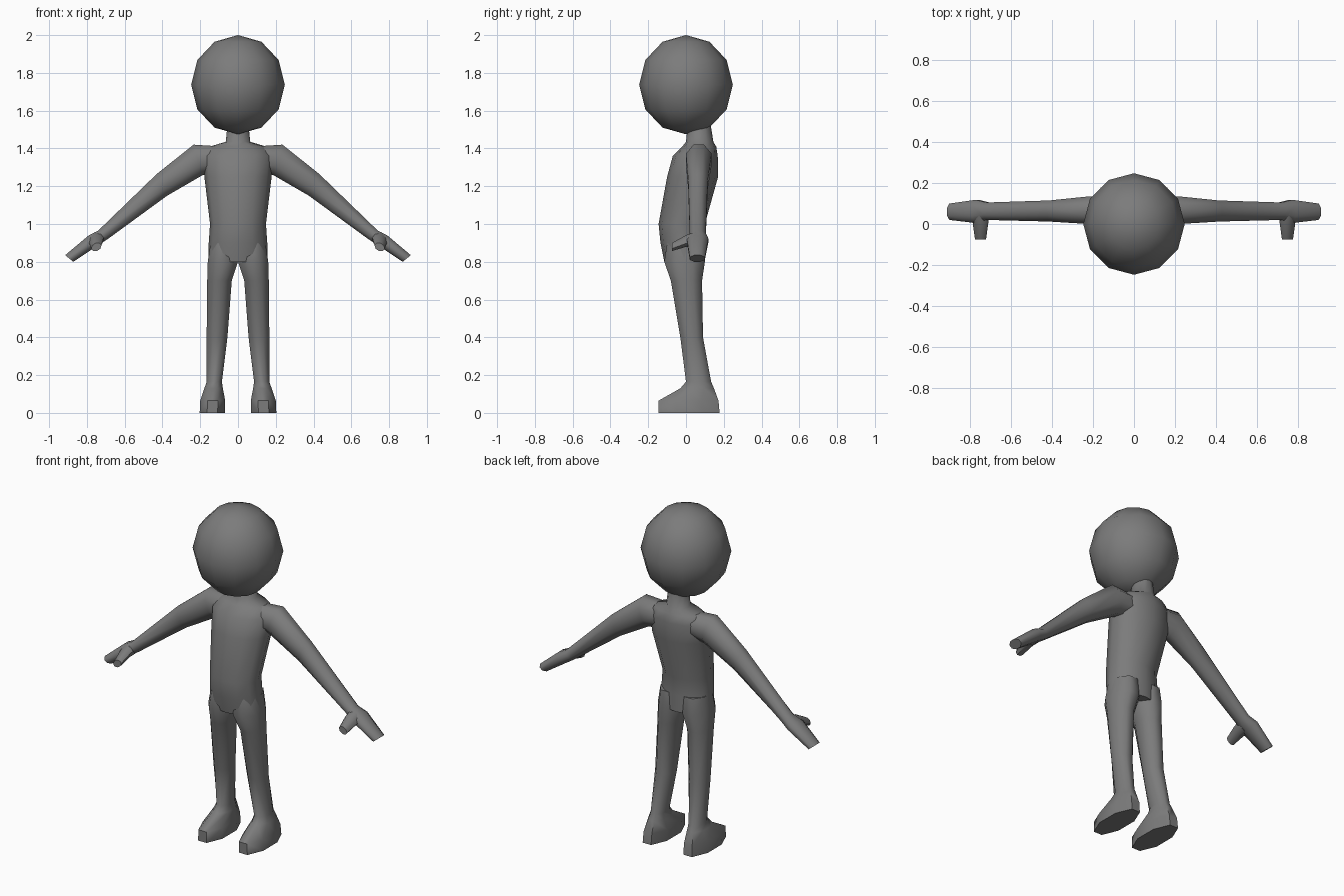
import bpy, bmesh, math
from mathutils import Vector

if "Cube" in bpy.data.objects:
    bpy.data.objects.remove(bpy.data.objects["Cube"])

skin = bpy.data.materials.new("plain grey")
skin.diffuse_color = (0.2, 0.2, 0.2, 1)
skin.use_nodes = True
skin.node_tree.nodes["Principled BSDF"].inputs["Base Color"].default_value = skin.diffuse_color


def finish(ob, angle=50):
    ob.data.materials.append(skin)
    bpy.ops.object.select_all(action='DESELECT')
    ob.select_set(True)
    bpy.context.view_layer.objects.active = ob
    bpy.ops.object.shade_smooth_by_angle(angle=math.radians(angle))


def loft(name, rings, sides, mirror=False, angle=50):
    """Skin a tube over rings given as (centre, half axis u, half axis v)."""
    bm = bmesh.new()
    turn = math.pi / sides if sides == 8 else 0
    grow = 1 / math.cos(turn)
    loops = []
    for c, u, v in rings:
        c, u, v = Vector(c), Vector(u), Vector(v)
        loop = []
        for i in range(sides):
            a = turn + 2 * math.pi * i / sides
            loop.append(bm.verts.new(c + u * math.cos(a) * grow + v * math.sin(a) * grow))
        loops.append(loop)
    for a, b in zip(loops, loops[1:]):
        for i in range(sides):
            j = (i + 1) % sides
            bm.faces.new((a[i], a[j], b[j], b[i]))
    bm.faces.new(loops[0][::-1])
    bm.faces.new(loops[-1])
    bmesh.ops.recalc_face_normals(bm, faces=bm.faces)
    me = bpy.data.meshes.new(name)
    bm.to_mesh(me)
    bm.free()
    ob = bpy.data.objects.new(name, me)
    bpy.context.collection.objects.link(ob)
    finish(ob, angle)
    if mirror:
        ob.modifiers.new("Mirror", 'MIRROR').use_clip = False
    return ob


def level(z, x0, x1, y0, y1):
    """Horizontal ring from its extents."""
    return (((x0 + x1) / 2, (y0 + y1) / 2, z), ((x1 - x0) / 2, 0, 0), (0, (y1 - y0) / 2, 0))


def slanted(xt, zt, xb, zb, y0, y1):
    """Ring across the arm from its top and bottom points and its depth."""
    return (((xt + xb) / 2, (y0 + y1) / 2, (zt + zb) / 2),
            ((xt - xb) / 2, 0, (zt - zb) / 2), (0, (y1 - y0) / 2, 0))


# head
bpy.ops.mesh.primitive_uv_sphere_add(segments=12, ring_count=6, radius=1, location=(0, 0, 1.7375))
head = bpy.context.object
head.name = "head"
head.scale = (0.248, 0.248, 0.2625)
finish(head, 60)

# torso and neck
torso = [(0.80, .158, -.115, .10), (0.90, .155, -.135, .10), (1.00, .148, -.145, .10),
         (1.25, .178, -.10, .17), (1.36, .185, -.07, .168), (1.41, .15, -.02, .16),
         (1.435, .065, .0, .145), (1.53, .055, .01, .13)]
loft("torso", [level(z, -w, w, f, b) for z, w, f, b in torso], 12, angle=70)

# legs with feet
leg = [(0.90, .01, .145, -.10, .09), (0.80, .0, .16, -.115, .10), (0.70, .033, .163, -.08, .085),
       (0.40, .056, .166, -.03, .09), (0.165, .085, .166, .0, .133),
       (0.13, .08, .178, -.03, .148), (0.065, .068, .20, -.145, .172), (0.0, .068, .203, -.145, .178)]
loft("leg", [level(*r) for r in leg], 8, True, 60)

# arms with hands
arm = [(.08, 1.41, .08, 1.28, .0, .13), (.235, 1.42, .185, 1.26, .0, .135),
       (.43, 1.265, .375, 1.15, .012, .115), (.74, .965, .69, .92, .02, .105),
       (.79, .94, .745, .885, .005, .118), (.915, .835, .872, .80, .02, .10)]
loft("arm", [slanted(*r) for r in arm], 8, True, 60)

# thumbs
loft("thumb", [((.75, .05, .92), (.035, 0, -.025), (.022, 0, .027)),
               ((.75, .0, .91), (.03, 0, -.022), (.018, 0, .022)),
               ((.75, -.075, .878), (.022, 0, -.015), (.012, 0, .015))], 8, True)
